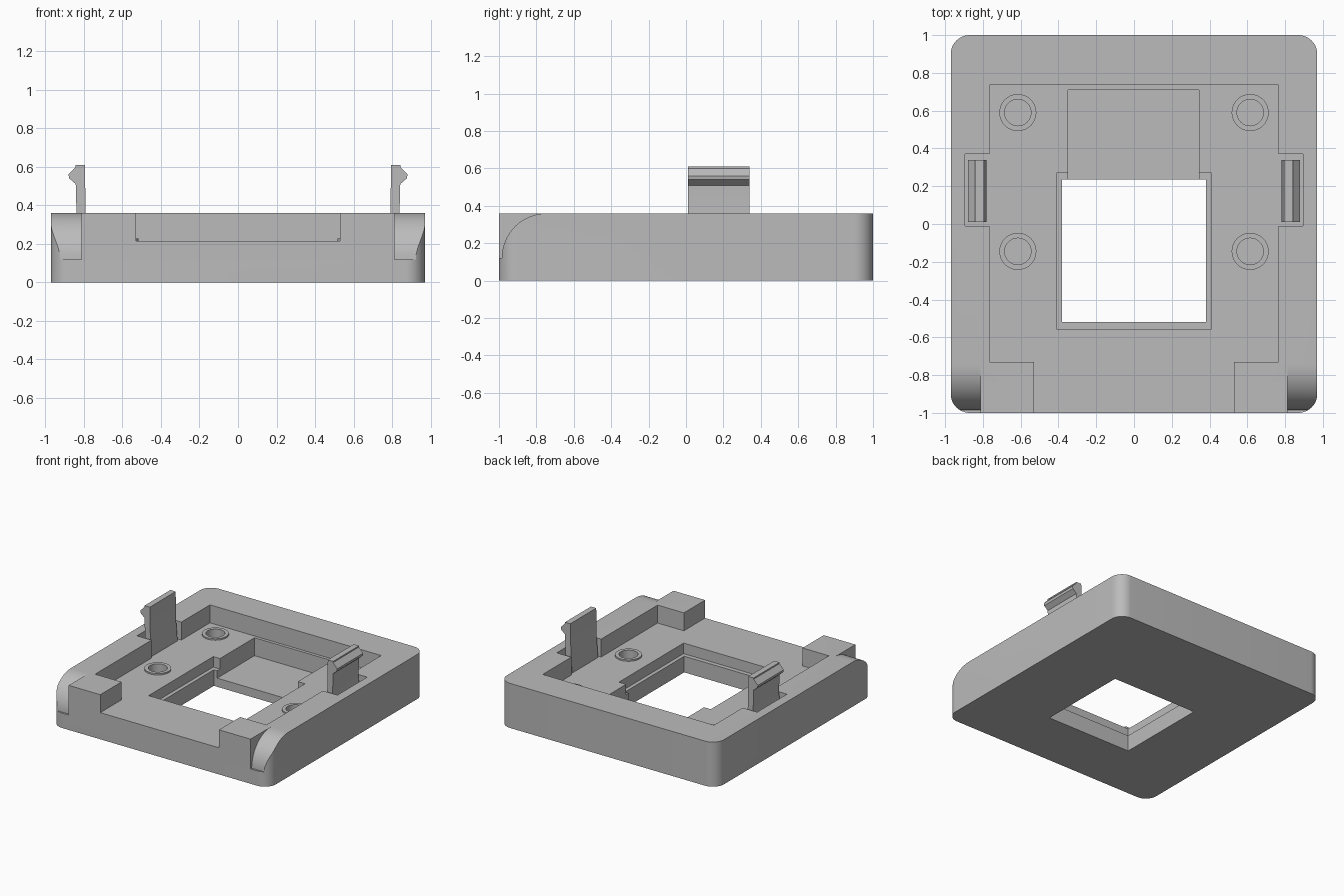
import bpy, bmesh, math
from mathutils import Vector

cube = bpy.data.objects.get("Cube")
if cube:
    bpy.data.objects.remove(cube, do_unlink=True)

grey = bpy.data.materials.new("plain grey")
grey.use_nodes = True
colour = (0.5, 0.5, 0.5, 1)
grey.diffuse_color = colour
grey.node_tree.nodes["Principled BSDF"].inputs["Base Color"].default_value = colour

HEIGHT, FLOOR, LEDGE, POCKET = 0.36, 0.215, 0.13, 0.07
ABOVE = HEIGHT + 0.1


def prism(name, points, offset):
    """Extrude a closed 3D outline along an offset."""
    bm = bmesh.new()
    face = bm.faces.new([bm.verts.new(p) for p in points])
    out = bmesh.ops.extrude_face_region(bm, geom=[face])
    moved = [v for v in out["geom"] if isinstance(v, bmesh.types.BMVert)]
    bmesh.ops.translate(bm, verts=moved, vec=Vector(offset))
    bmesh.ops.recalc_face_normals(bm, faces=bm.faces)
    mesh = bpy.data.meshes.new(name)
    bm.to_mesh(mesh)
    bm.free()
    mesh.materials.append(grey)
    obj = bpy.data.objects.new(name, mesh)
    bpy.context.collection.objects.link(obj)
    return obj


def plan(name, xy, low, high):
    return prism(name, [(x, y, low) for x, y in xy], (0, 0, high - low))


def box(name, x0, x1, y0, y1, low, high):
    return plan(name, [(x0, y0), (x1, y0), (x1, y1), (x0, y1)], low, high)


def arc(cx, cy, rx, ry, start, end, steps):
    angles = [math.radians(start + (end - start) * i / steps) for i in range(steps + 1)]
    return [(cx + rx * math.cos(a), cy + ry * math.sin(a)) for a in angles]


def disc(name, x, y, radius, low, high):
    return plan(name, arc(x, y, radius, radius, 0, 360, 40)[:-1], low, high)


def select(obj):
    bpy.ops.object.select_all(action="DESELECT")
    obj.select_set(True)
    bpy.context.view_layer.objects.active = obj


def combine(obj, tool, operation="DIFFERENCE"):
    mod = obj.modifiers.new("combine", "BOOLEAN")
    mod.operation, mod.solver, mod.object = operation, "EXACT", tool
    select(obj)
    bpy.ops.object.modifier_apply(modifier=mod.name)
    bpy.data.objects.remove(tool, do_unlink=True)


# Rounded tray body
outline = []
for i, (sx, sy) in enumerate([(1, 1), (-1, 1), (-1, -1), (1, -1)]):
    outline += arc(sx * 0.87, sy * 0.9, 0.1, 0.1, 90 * i, 90 * i + 90, 12)
tray = plan("tray_body", outline, 0, HEIGHT)

# Main recess with open front and side clip bays
half = [(0.53, -1.1), (0.53, -0.73), (0.765, -0.73), (0.765, -0.01),
        (0.895, -0.01), (0.895, 0.37), (0.765, 0.37), (0.765, 0.735)]
mirrored = [(-x, y) for x, y in reversed(half)]
combine(tray, plan("recess", half + mirrored, FLOOR, ABOVE))

# Ledge, rear pocket and through window
combine(tray, box("ledge", -0.41, 0.41, -0.555, 0.27, LEDGE, ABOVE))
combine(tray, box("rear_pocket", -0.35, 0.345, 0.1, 0.71, POCKET, ABOVE))
combine(tray, box("window", -0.38, 0.38, -0.52, 0.235, -0.1, ABOVE))

# Raised screw rings with blind holes
for x in (-0.615, 0.615):
    for y in (-0.145, 0.59):
        combine(tray, disc("ring", x, y, 0.098, FLOOR - 0.05, FLOOR + 0.012), "UNION")
        combine(tray, disc("screw_hole", x, y, 0.07, FLOOR - 0.1, ABOVE))

# Curved notches on the front corners
curve = arc(-0.745, 0.12, 0.24, HEIGHT - 0.12, 90, 180, 16)
notch = [(-0.745, ABOVE)] + curve + [(-1.1, 0.12), (-1.1, ABOVE)]
for side in (-1, 1):
    combine(tray, prism("notch", [(side * 0.812, y, z) for y, z in notch], (side * 0.3, 0, 0)))

# Barbed snap clips standing in the side bays
clip_profile = [(0.78, FLOOR - 0.02), (0.78, 0.24), (0.79, 0.36), (0.795, 0.61), (0.842, 0.61),
                (0.842, 0.6), (0.88, 0.56), (0.876, 0.54), (0.842, 0.51), (0.838, 0.36),
                (0.85, 0.24), (0.85, FLOOR - 0.02)]
clips = []
for side, name in ((1, "left_clip"), (-1, "right_clip")):
    clips.append(prism(name, [(side * x, 0.01, z) for x, z in clip_profile], (0, 0.33, 0)))

for obj in [tray] + clips:
    select(obj)
    bpy.ops.object.shade_smooth_by_angle(angle=math.radians(25))
